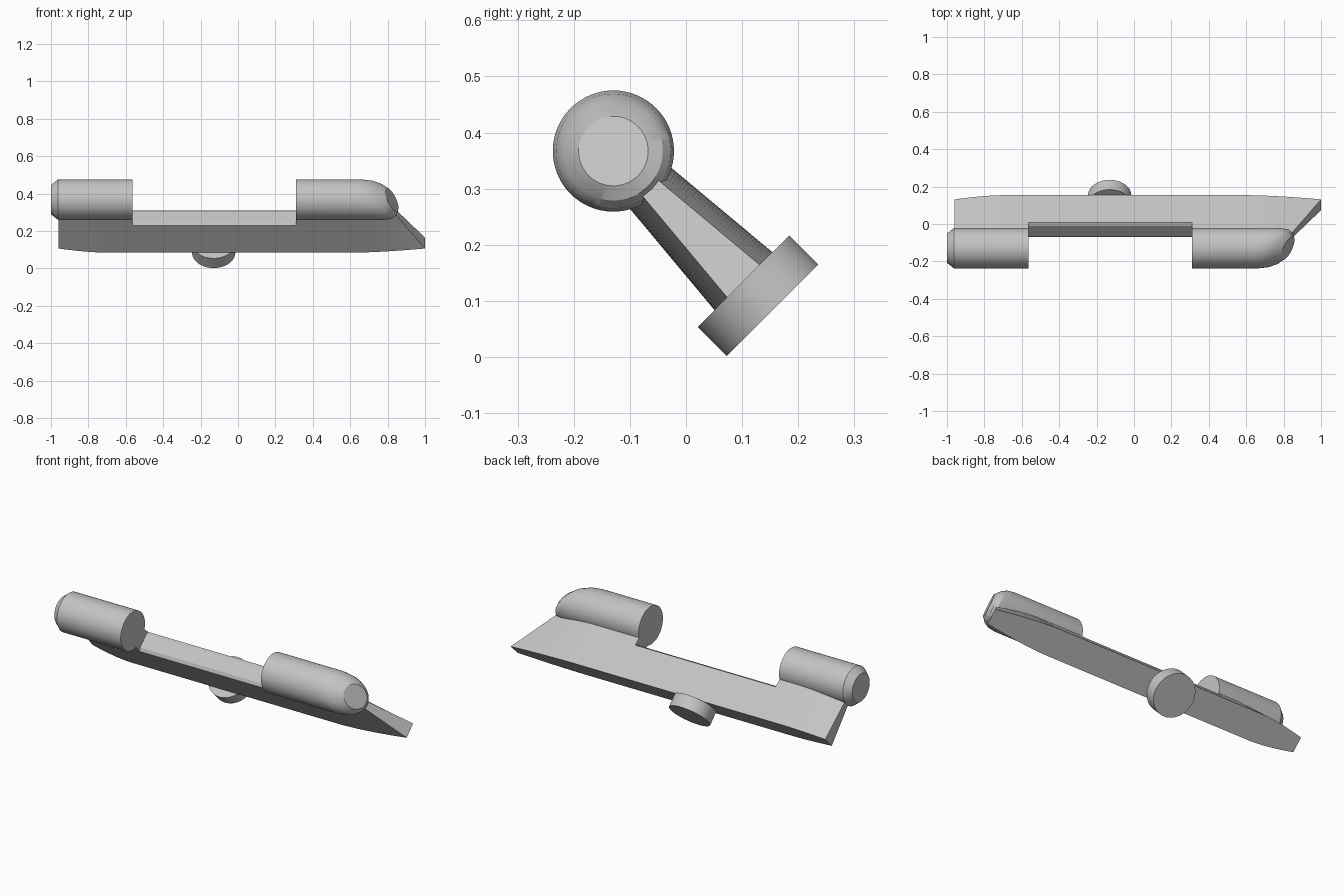
import bpy
import math
from mathutils import Vector

cube = bpy.data.objects.get("Cube")
if cube:
    bpy.data.objects.remove(cube)

grey = bpy.data.materials.new("satin_grey")
grey.use_nodes = True
GREY = (0.55, 0.55, 0.55, 1)
grey.diffuse_color = GREY
grey.node_tree.nodes["Principled BSDF"].inputs["Base Color"].default_value = GREY

# The part leans 45 degrees: u runs from the pipe down to the foot, v across
R = math.sqrt(0.5)
AXIS_U, AXIS_V = -0.351, 0.168
SIDES = 64


def place(x, u, v):
    v += AXIS_V
    return Vector((x, (u + v) * R, (v - u) * R))


def loft(name, rings, smooth):
    """Skin closed rings of (x, u, v) points and cap both ends."""
    n = len(rings[0])
    verts = [place(*p) for ring in rings for p in ring]
    faces = [tuple(range(n))[::-1], tuple(range(len(verts) - n, len(verts)))]
    for k in range(len(rings) - 1):
        for i in range(n):
            j = (i + 1) % n
            faces.append((k * n + i, k * n + j, (k + 1) * n + j, (k + 1) * n + i))
    mesh = bpy.data.meshes.new(name)
    mesh.from_pydata(verts, [], faces)
    mesh.materials.append(grey)
    obj = bpy.data.objects.new(name, mesh)
    bpy.context.collection.objects.link(obj)
    for other in bpy.context.selected_objects:
        other.select_set(False)
    obj.select_set(True)
    bpy.context.view_layer.objects.active = obj
    bpy.ops.object.mode_set(mode='EDIT')
    bpy.ops.mesh.select_all(action='SELECT')
    bpy.ops.mesh.normals_make_consistent(inside=False)
    bpy.ops.object.mode_set(mode='OBJECT')
    if smooth:
        bpy.ops.object.shade_smooth_by_angle(angle=math.radians(25))
    return obj


def disc(x, radius, slant=0.0):
    """Ring round the pipe axis; slant pushes its lower side along x."""
    ring = []
    for i in range(SIDES):
        a = 2 * math.pi * i / SIDES
        du = radius * math.cos(a)
        ring.append((x + slant * du, AXIS_U + du, radius * math.sin(a)))
    return ring


# Pipe ends: one chamfered, one with a slanted rounded nose
loft("right_pipe", [disc(-1, 0.078), disc(-0.962, 0.108), disc(-0.565, 0.108)], True)
loft("left_pipe", [disc(0.31, 0.108), disc(0.72, 0.108, 0.74),
                   disc(0.765, 0.102, 0.72), disc(0.795, 0.088, 0.66),
                   disc(0.822, 0.062, 0.58)], True)

# Web between pipe and foot: tapered section, narrowing toward both ends
BASE_U = -0.023


def half_width(u, pinch):
    return 0.073 + 0.09 * (u - BASE_U) - pinch


def section(x, top, pinch=0.0, slant=0.0):
    """Six-sided web section with its top edges bevelled."""
    low, high = half_width(BASE_U, pinch), half_width(top, pinch)
    half = [(BASE_U, low), (top, high), (top - 0.009, high * 0.68)]
    points = half + [(u, -v) for u, v in reversed(half)]
    return [(x + slant * (u - BASE_U), u, v) for u, v in points]


def web_end(name, start, flare, end, slant):
    rings = [section(start, -0.295)]
    steps = 8
    for i in range(steps + 1):
        t = i / steps
        rings.append(section(flare + (end - flare) * t, -0.295,
                             0.032 * t ** 1.6, slant * t))
    loft(name, rings, True)


web_end("right_web", -0.565, -0.7, -0.96, 0.0)
web_end("left_web", 0.31, 0.6, 1.0, 0.67)
loft("middle_web", [section(-0.565, -0.212), section(0.31, -0.212)], False)

# Round foot under the web
foot = []
for u in (BASE_U, 0.05):
    foot.append([(-0.13 + 0.1155 * math.cos(2 * math.pi * i / SIDES), u,
                  0.1155 * math.sin(2 * math.pi * i / SIDES)) for i in range(SIDES)])
loft("foot", foot, True)
